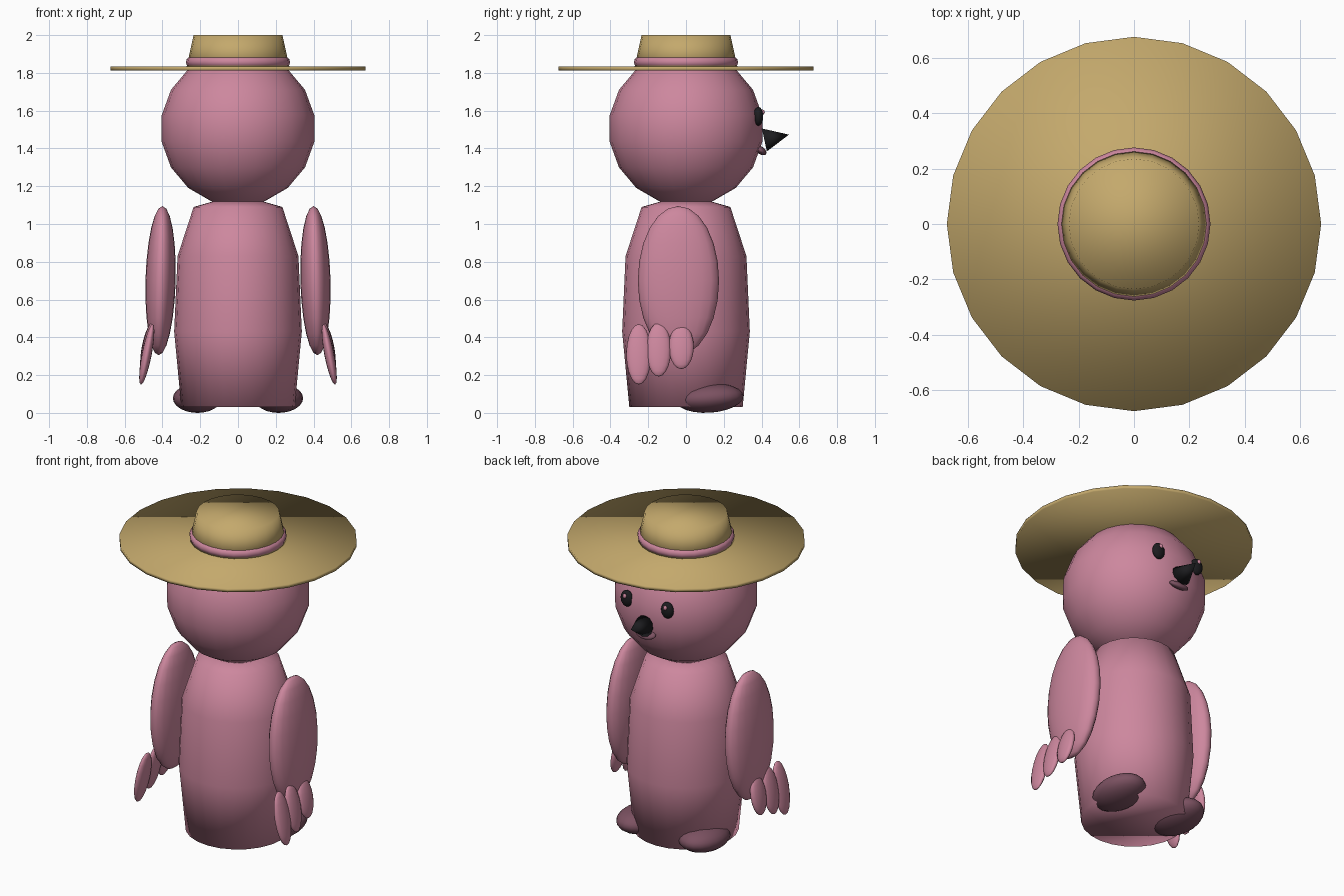
import bpy, bmesh, math
from mathutils import Matrix, Vector

old = bpy.data.objects.get("Cube")
if old:
    bpy.data.objects.remove(old, do_unlink=True)


def material(name, color):
    mat = bpy.data.materials.new(name)
    mat.use_nodes = True
    rgba = (*color, 1.0)
    mat.diffuse_color = rgba
    mat.node_tree.nodes["Principled BSDF"].inputs["Base Color"].default_value = rgba
    return mat


pink = material("rose pink", (0.61, 0.243, 0.342))
dark_pink = material("dark rose", (0.2, 0.083, 0.12))
straw = material("straw", (0.55, 0.395, 0.15))
black = material("black", (0.012, 0.012, 0.014))


def finish(name, bm, mat):
    bmesh.ops.recalc_face_normals(bm, faces=bm.faces)
    mesh = bpy.data.meshes.new(name)
    for face in bm.faces:
        face.smooth = True
    bm.to_mesh(mesh)
    bm.free()
    mesh.materials.append(mat)
    obj = bpy.data.objects.new(name, mesh)
    bpy.context.collection.objects.link(obj)
    return obj


def ellipsoid(name, mat, center, radii, tilt=(0, 0), segments=20, rings=12):
    """Scaled sphere; tilt is degrees about x and y."""
    bm = bmesh.new()
    place = (Matrix.Translation(center)
             @ Matrix.Rotation(math.radians(tilt[1]), 4, 'Y')
             @ Matrix.Rotation(math.radians(tilt[0]), 4, 'X')
             @ Matrix.Diagonal((*radii, 1)))
    bmesh.ops.create_uvsphere(bm, u_segments=segments, v_segments=rings,
                              radius=1, matrix=place)
    return finish(name, bm, mat)


def lathe(name, mat, profile, sides=24, closed=False):
    """Revolve (radius, z) points about z; open profiles get flat caps."""
    bm = bmesh.new()
    loops = []
    for r, z in profile:
        loops.append([bm.verts.new((r * math.sin(math.tau * i / sides),
                                    r * math.cos(math.tau * i / sides), z))
                      for i in range(sides)])
    pairs = list(zip(loops, loops[1:]))
    if closed:
        pairs.append((loops[-1], loops[0]))
    else:
        bm.faces.new(loops[0])
        bm.faces.new(loops[-1])
    for a, b in pairs:
        for i in range(sides):
            j = (i + 1) % sides
            bm.faces.new((a[i], a[j], b[j], b[i]))
    return finish(name, bm, mat)


# Body and head
lathe("body", pink, [(0.3, 0.03), (0.338, 0.43), (0.32, 0.83),
                     (0.235, 1.09), (0.13, 1.12)])
ellipsoid("head", pink, (0, 0, 1.505), (0.41, 0.41, 0.41), segments=24, rings=9)

# Hat: brim, crown and band
lathe("hat_brim", straw, [(0.675, 1.812), (0.675, 1.834)])
lathe("hat_crown", straw, [(0.275, 1.82), (0.235, 2.0)])
band = [(0.25 + 0.026 * math.cos(math.tau * k / 10),
         1.857 + 0.028 * math.sin(math.tau * k / 10)) for k in range(10)]
lathe("hat_band", pink, band, closed=True)

# Beak cone, pointing forward and slightly up
bm = bmesh.new()
axis = Vector((0, 0.13, 0.028))
turn = Vector((0, 0, 1)).rotation_difference(axis).to_matrix().to_4x4()
bmesh.ops.create_cone(bm, cap_ends=True, segments=12, radius1=0.062, radius2=0,
                      depth=axis.length,
                      matrix=Matrix.Translation(Vector((0, 0.415, 1.445)) + axis / 2) @ turn)
finish("beak", bm, black)
ellipsoid("lower_lip", dark_pink, (0, 0.395, 1.39), (0.065, 0.035, 0.02), tilt=(-35, 0))

# Paired parts
for side, label in ((1, "left"), (-1, "right")):
    ellipsoid(label + "_eye", black, (side * 0.14, 0.383, 1.57), (0.04, 0.026, 0.05))
    ellipsoid(label + "_eye_glint", pink, (side * 0.14, 0.405, 1.592),
              (0.012, 0.012, 0.014), segments=10, rings=6)
    ellipsoid(label + "_wing", pink, (side * 0.41, -0.04, 0.7),
              (0.08, 0.215, 0.395), tilt=(0, -side * 1.5))
    # Feather fingers get shorter toward the face side
    for n, (y, z, length) in enumerate(((-0.25, 0.31, 0.163), (-0.145, 0.335, 0.145),
                                        (-0.025, 0.35, 0.12))):
        ellipsoid(f"{label}_feather_{n + 1}", pink, (side * 0.483, y, z),
                  (0.026, 0.066, length), tilt=(0, -side * 11), segments=16, rings=10)
    ellipsoid(label + "_foot", dark_pink, (side * 0.215, 0.125, 0.078),
              (0.13, 0.18, 0.077), tilt=(4, 0))
